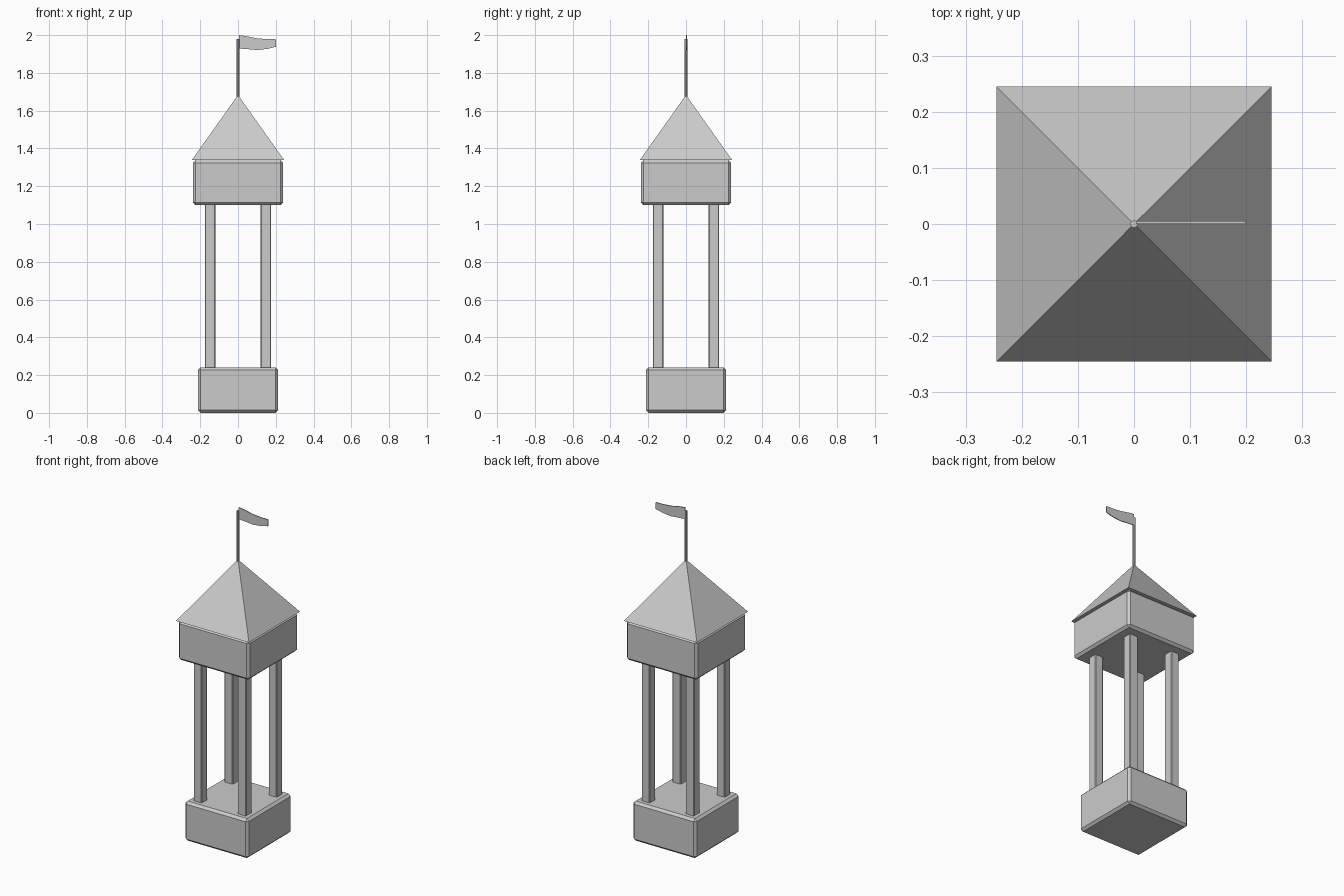
import bpy, bmesh

if "Cube" in bpy.data.objects:
    bpy.data.objects.remove(bpy.data.objects["Cube"])

stone = bpy.data.materials.new("grey")
stone.diffuse_color = (0.6, 0.6, 0.6, 1)
stone.use_nodes = True
stone.node_tree.nodes["Principled BSDF"].inputs["Base Color"].default_value = stone.diffuse_color


def finish(name, bm):
    bmesh.ops.recalc_face_normals(bm, faces=bm.faces[:])
    me = bpy.data.meshes.new(name)
    bm.to_mesh(me)
    bm.free()
    me.materials.append(stone)
    ob = bpy.data.objects.new(name, me)
    bpy.context.collection.objects.link(ob)
    return ob


def block(name, x, y, half, z0, z1, bevel):
    """Square block with chamfered edges."""
    bm = bmesh.new()
    bmesh.ops.create_cube(bm, size=1)
    for v in bm.verts:
        v.co = (x + v.co.x * 2 * half, y + v.co.y * 2 * half,
                z0 + (v.co.z + 0.5) * (z1 - z0))
    bmesh.ops.bevel(bm, geom=bm.edges[:], offset=bevel, segments=1,
                    affect='EDGES', profile=0.5)
    return finish(name, bm)


# Base and upper chamber
block("base", 0, 0, 0.213, 0.0, 0.24, 0.014)
block("upper_chamber", 0, 0, 0.239, 1.10, 1.338, 0.014)

# Four corner columns
for sx in (-1, 1):
    for sy in (-1, 1):
        block("column", sx * 0.148, sy * 0.148, 0.028, 0.225, 1.115, 0.004)

# Pyramid roof
bm = bmesh.new()
h = 0.245
corners = [bm.verts.new((x, y, 1.338)) for x, y in ((-h, -h), (h, -h), (h, h), (-h, h))]
apex = bm.verts.new((0, 0, 1.683))
bm.faces.new(corners)
for i in range(4):
    bm.faces.new((corners[i], corners[(i + 1) % 4], apex))
finish("roof", bm)

# Flag pole
bm = bmesh.new()
bmesh.ops.create_cone(bm, cap_ends=True, segments=8, radius1=0.007, radius2=0.007, depth=0.32)
bmesh.ops.translate(bm, verts=bm.verts[:], vec=(0, 0, 1.82))
finish("flag_pole", bm)

# Waving flag
top = [(0.004, 2.0), (0.04, 1.995), (0.10, 1.983), (0.15, 1.979), (0.2, 1.978)]
bottom = [(0.2, 1.938), (0.155, 1.927), (0.10, 1.921), (0.05, 1.926), (0.004, 1.929)]
bm = bmesh.new()
face = bm.faces.new([bm.verts.new((x, 0.0, z)) for x, z in top + bottom])
moved = bmesh.ops.extrude_face_region(bm, geom=[face])["geom"]
bmesh.ops.translate(bm, verts=[g for g in moved if isinstance(g, bmesh.types.BMVert)],
                    vec=(0, 0.005, 0))
finish("flag", bm)
